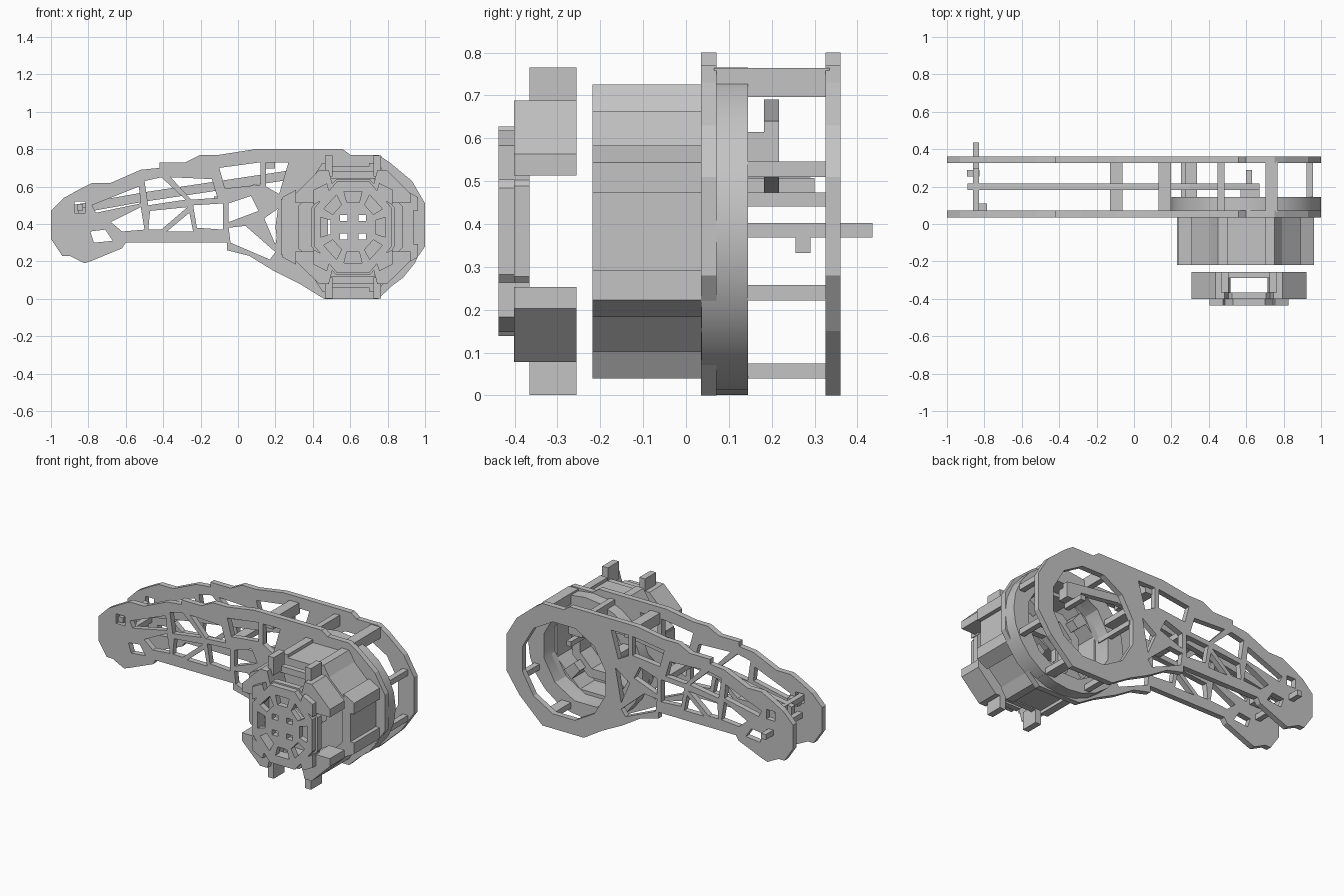
import bpy
import bmesh
import math

default = bpy.data.objects.get("Cube")
if default:
    bpy.data.objects.remove(default, do_unlink=True)

grey = bpy.data.materials.new("plain grey")
grey.use_nodes = True
colour = (0.55, 0.55, 0.55, 1)
grey.diffuse_color = colour
grey.node_tree.nodes["Principled BSDF"].inputs["Base Color"].default_value = colour

CX, CZ = 0.6, 0.383       # joint axis
CAP_X = 0.615             # cap axis
FRONT, RING_BACK, REAR = 0.035, 0.145, 0.325
THICK = 0.036


def prism(name, loops, y0, y1, smooth=False):
    """Extrude an outline with holes, given as (x, z) loops, from y0 to y1."""
    curve = bpy.data.curves.new(name, "CURVE")
    curve.dimensions = "2D"
    curve.fill_mode = "BOTH"
    curve.extrude = (y1 - y0) / 2
    for loop in loops:
        spline = curve.splines.new("POLY")
        spline.points.add(len(loop) - 1)
        for point, (x, z) in zip(spline.points, loop):
            point.co = (x, z, 0, 1)
        spline.use_cyclic_u = True
    helper = bpy.data.objects.new(name + " curve", curve)
    bpy.context.collection.objects.link(helper)
    graph = bpy.context.evaluated_depsgraph_get()
    mesh = bpy.data.meshes.new_from_object(helper.evaluated_get(graph))
    bpy.data.objects.remove(helper, do_unlink=True)
    # stand the flat shape upright
    bm = bmesh.new()
    bm.from_mesh(mesh)
    for v in bm.verts:
        x, z, depth = v.co
        v.co = (x, (y0 + y1) / 2 - depth, z)
    bmesh.ops.remove_doubles(bm, verts=bm.verts, dist=0.0001)
    bmesh.ops.recalc_face_normals(bm, faces=bm.faces)
    for face in bm.faces:
        face.smooth = False
    bm.to_mesh(mesh)
    bm.free()
    mesh.materials.clear()
    mesh.materials.append(grey)
    obj = bpy.data.objects.new(name, mesh)
    bpy.context.collection.objects.link(obj)
    if smooth:
        bpy.ops.object.select_all(action="DESELECT")
        obj.select_set(True)
        bpy.context.view_layer.objects.active = obj
        bpy.ops.object.shade_smooth_by_angle(angle=math.radians(30))


def scaled(points):
    return [(x / 100, z / 100) for x, z in points]


def ngon(rx, rz, sides, turn=0.5, cx=CX):
    angles = [math.tau * (i + turn) / sides for i in range(sides)]
    return [(cx + rx * math.cos(a), CZ + rz * math.sin(a)) for a in angles]


def square(x, z, half, tall=None):
    tall = tall or half
    return [(x - half, z - tall), (x + half, z - tall),
            (x + half, z + tall), (x - half, z + tall)]


def quadrants(name, points, y0, y1, cx=CX):
    """Repeat an outline, given relative to the axis, in all four quadrants."""
    for side, sx in (("left", 1), ("right", -1)):
        for level, sz in (("upper", 1), ("lower", -1)):
            loop = [(cx + sx * x, CZ + sz * z) for x, z in points]
            prism(f"{name}_{level}_{side}", [loop], y0, y1)


def sector(angle, inner, outer, spread):
    """Trapezoid opening between two radii of the cap face."""
    corners = ((inner, -1), (outer, -1), (outer, 1), (inner, 1))
    return [(CAP_X + r * math.cos(angle + s * spread),
             CZ + 1.1 * r * math.sin(angle + s * spread)) for r, s in corners]


# Arm side plates: stepped outline with truss openings
outline = scaled([
    (-100, 47), (-93, 54), (-84, 59), (-78, 62), (-68, 62), (-52, 69),
    (-42, 70), (-42, 73), (-28, 73), (-20, 77), (-10, 77), (9, 80), (56, 80),
    (60, 77), (75, 77), (81, 73), (93, 63), (100, 51), (100, 28), (91, 15),
    (75, 0), (46, 0), (33, 8), (19, 15), (6, 23), (-6, 26), (-6, 30),
    (-60, 30), (-62, 27), (-79, 20), (-82, 19), (-90, 23), (-94, 23), (-100, 32)])
openings = [scaled(hole) for hole in (
    [(-79, 36), (-71, 37), (-67, 31), (-77, 30)],
    [(-78, 50), (-53, 60), (-52, 51), (-76, 46)],
    [(-68, 41), (-52, 49), (-50, 37), (-62, 36)],
    [(-50, 63), (-41, 65), (-28, 53), (-48, 50)],
    [(-47, 47), (-27, 49), (-41, 37), (-48, 37)],
    [(-38, 36), (-26, 46), (-24, 36)],
    [(-24, 50), (-8, 51), (-8, 37), (-22, 38)],
    [(-36, 65), (-14, 64), (-11, 54), (-25, 53)],
    [(-5, 51), (7, 55), (11, 47), (-5, 41)],
    [(-5, 38), (4, 39), (20, 25), (17, 21), (-4, 30)],
    [(-10, 70), (12, 73), (12, 61), (-7, 59)],
    [(15, 73), (27, 73), (22, 56), (15, 60)],
    [(14, 43), (24, 50), (20, 29)])]
joint_hole = ngon(0.3, 0.3, 12)
end_hole = square(-0.845, 0.49, 0.03)
for name, y in (("front_side_plate", FRONT), ("rear_side_plate", REAR)):
    prism(name, [outline, joint_hole, end_hole] + openings, y, y + THICK)

# Thick joint ring behind the front plate
prism("joint_ring", [ngon(0.4, 0.382, 24, 0), joint_hole],
      FRONT + 0.001, RING_BACK, smooth=True)

# Middle link running between the side plates
link_top = [(-0.89, 0.5), (-0.5, 0.57), (-0.1, 0.63), (0.3, 0.69), (0.67, 0.64)]
link_low = [(x, z - 0.05) for x, z in reversed(link_top)]
prism("middle_link", [link_top + link_low], 0.182, 0.217)
prism("link_end_block", [square(0.62, 0.58, 0.05, 0.035)], RING_BACK, 0.217)
prism("link_end_post", [square(0.615, 0.525, 0.016)], RING_BACK, 0.29)

# Spacers joining the side plates
spacers = [(-0.095, 0.528), (0.165, 0.73), (0.27, 0.24), (0.305, 0.528),
           (0.465, 0.73), (0.735, 0.73), (0.94, 0.528), (0.94, 0.24),
           (0.465, 0.057), (0.735, 0.057)]
for i, (x, z) in enumerate(spacers):
    broad = 0.033 if x in (-0.095, 0.165, 0.305, 0.735) else 0.018
    prism(f"spacer_{i}", [square(x, z, broad, 0.018 if z < 0.7 else 0.034)],
          FRONT + 0.03, REAR + 0.01)
prism("low_spacer", [square(0.3, 0.457, 0.016)], FRONT + 0.03, REAR + 0.01)

# Pins at the free end of the arm
prism("end_pin", [square(-0.845, 0.385, 0.017)], FRONT + 0.03, 0.435)
prism("end_cross_pin", [square(-0.845, 0.49, 0.017)], FRONT, 0.3)
prism("end_tab", [square(-0.86, 0.35, 0.033, 0.018)], 0.255, 0.29)
prism("end_foot", [square(-0.82, 0.47, 0.035, 0.02)], FRONT + THICK, 0.11)

# Drive housing: eight-sided tube with ribs and an inner bulkhead
prism("housing_tube", [ngon(0.365, 0.35, 8), ngon(0.3, 0.29, 8)], -0.218, FRONT)
prism("housing_bulkhead", [ngon(0.31, 0.3, 8), ngon(0.13, 0.1, 8)], -0.15, -0.11)
quadrants("housing_rib", [(0.1, 0.28), (0.1, 0.343), (0.15, 0.343), (0.19, 0.28)],
          -0.218, FRONT)
quadrants("housing_side_rib", [(0.3, 0.09), (0.363, 0.09), (0.363, 0.16), (0.29, 0.2)],
          -0.218, FRONT)
prism("housing_side_pad", [square(0.26, CZ, 0.03, 0.15)], -0.218, FRONT)

# Inner hub seen through the joint opening, with diagonal braces
prism("inner_hub", [ngon(0.21, 0.21, 8), ngon(0.15, 0.15, 8)], -0.15, 0.0)
quadrants("inner_brace", [(0.1, 0.14), (0.16, 0.21), (0.21, 0.16), (0.14, 0.1)],
          -0.11, 0.06)

# Front cap: spoked face on a frame, with splayed claws joined by bars
cap_holes = [sector(math.tau * i / 8, 0.125, 0.18, 0.27) for i in range(8)]
cap_holes += [square(CAP_X + x, CZ + z, 0.02, 0.016)
              for x in (-0.05, 0.05) for z in (-0.05, 0.05)]
prism("cap_face", [ngon(0.225, 0.265, 8, cx=CAP_X)] + cap_holes, -0.437, -0.4)
prism("cap_frame", [ngon(0.24, 0.275, 8, cx=CAP_X), ngon(0.19, 0.21, 8, cx=CAP_X)],
      -0.401, -0.365)
for name, side in (("upper", 1), ("lower", -1)):
    prism(name + "_cap_bar", [square(CAP_X, CZ + side * 0.28, 0.13, 0.02)],
          -0.29, -0.256)
quadrants("cap_claw", [(0.1, 0.19), (0.13, 0.305), (0.18, 0.305),
                       (0.307, 0.18), (0.307, 0.13), (0.2, 0.13)],
          -0.401, -0.256, CAP_X)
quadrants("cap_lug", [(0.11, 0.27), (0.11, 0.382), (0.15, 0.382), (0.15, 0.27)],
          -0.365, -0.256, CAP_X)
quadrants("cap_corner", [(0.12, 0.17), (0.14, 0.235), (0.21, 0.2), (0.21, 0.12)],
          -0.437, -0.365, CAP_X)
